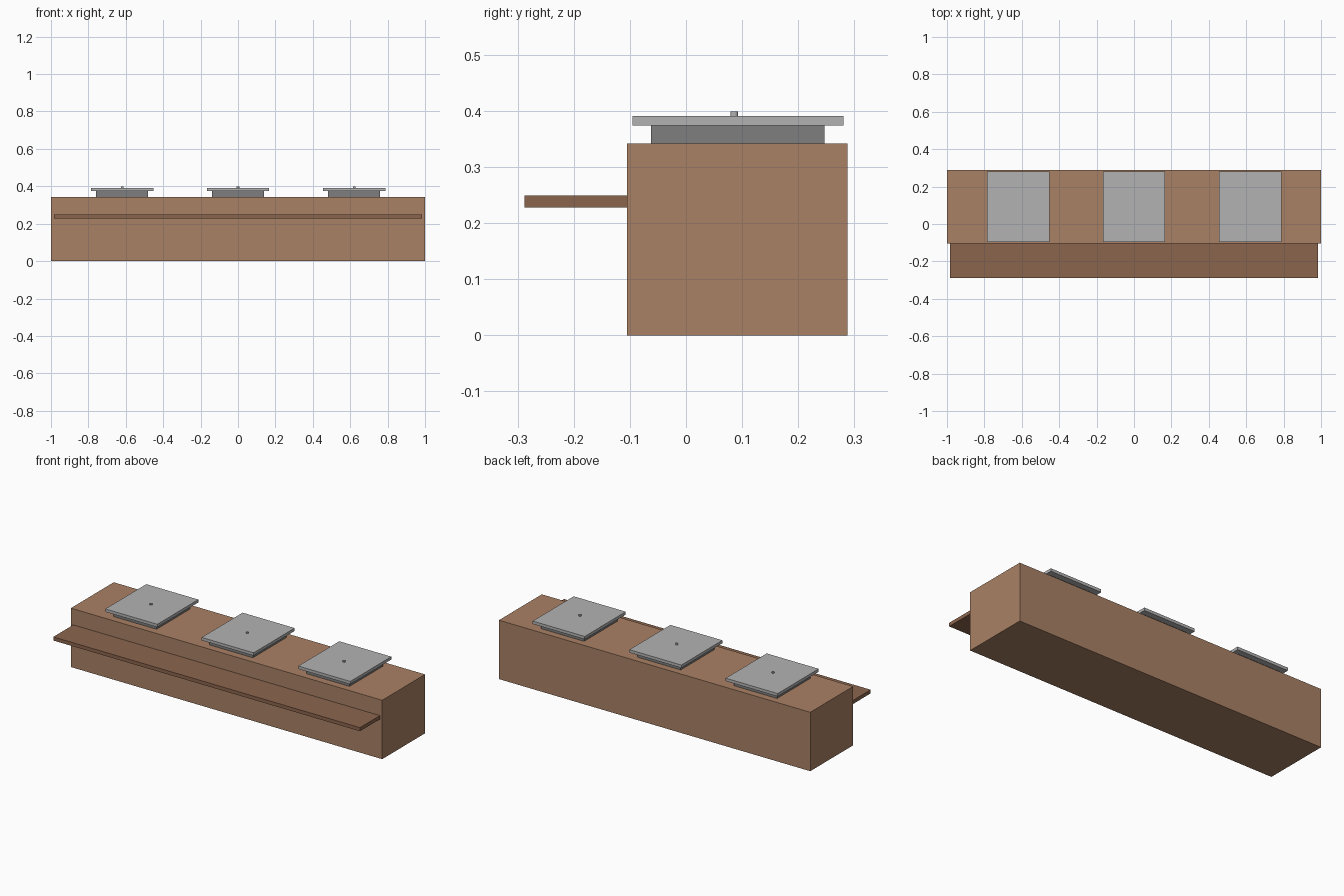
import bpy

if "Cube" in bpy.data.objects:
    bpy.data.objects.remove(bpy.data.objects["Cube"])


def material(name, color):
    m = bpy.data.materials.new(name)
    m.diffuse_color = (*color, 1)
    m.use_nodes = True
    m.node_tree.nodes["Principled BSDF"].inputs["Base Color"].default_value = m.diffuse_color
    return m


def box(name, x, y, z, mat):
    """Box spanning the given (min, max) ranges."""
    spans = (x, y, z)
    bpy.ops.mesh.primitive_cube_add(size=1, location=[(a + b) / 2 for a, b in spans])
    ob = bpy.context.object
    ob.name = name
    ob.scale = [b - a for a, b in spans]
    bpy.ops.object.transform_apply(location=False, rotation=False, scale=True)
    ob.data.materials.append(mat)
    return ob


wood = material("wood", (0.40, 0.22, 0.13))
dark_wood = material("dark_wood", (0.26, 0.13, 0.075))
light_grey = material("light_grey", (0.45, 0.45, 0.45))
dark_grey = material("dark_grey", (0.21, 0.21, 0.21))

# Counter body and front ledge
box("counter_body", (-1, 1), (-0.105, 0.288), (0, 0.342), wood)
box("front_shelf", (-0.985, 0.985), (-0.288, -0.105), (0.228, 0.249), dark_wood)

# Three raised hatches: plinth, lid and small round knob
for label, x in (("left", -0.619), ("middle", 0), ("right", 0.621)):
    box(f"{label}_plinth", (x - 0.139, x + 0.139), (-0.062, 0.247), (0.342, 0.374), dark_grey)
    box(f"{label}_lid", (x - 0.167, x + 0.167), (-0.095, 0.281), (0.374, 0.391), light_grey)
    bpy.ops.mesh.primitive_cylinder_add(vertices=16, radius=0.007, depth=0.008,
                                        location=(x, 0.086, 0.395))
    knob = bpy.context.object
    knob.name = f"{label}_knob"
    knob.data.materials.append(light_grey)
    bpy.ops.object.shade_smooth_by_angle()
